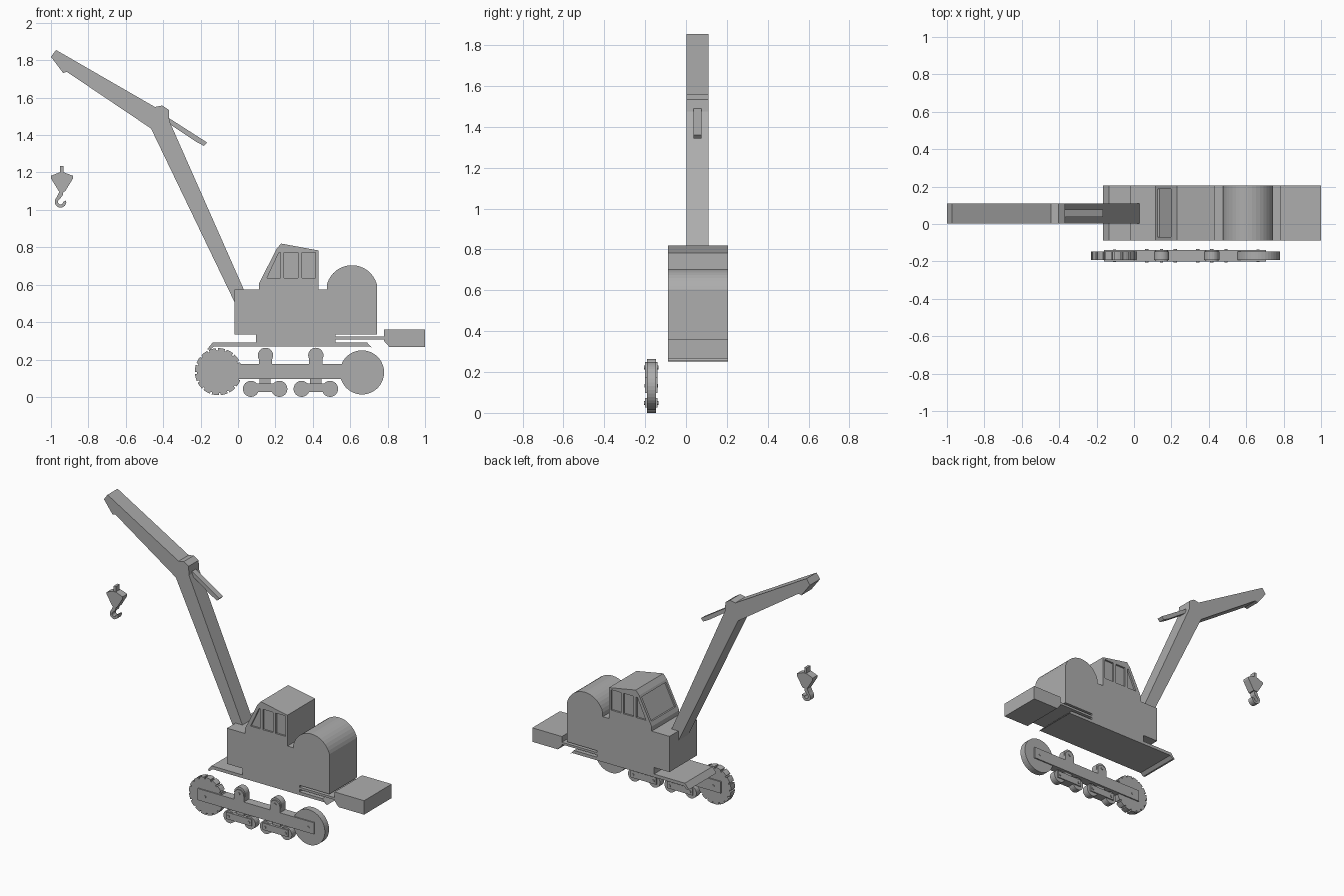
import bpy, bmesh, math

grey = bpy.data.materials.new("mid grey")
grey.diffuse_color = (0.42, 0.42, 0.42, 1)


def prism(name, pts, y0, y1):
    """Extrude an (x, z) outline from y0 to y1."""
    bm = bmesh.new()
    face = bm.faces.new([bm.verts.new((x, y0, z)) for x, z in pts])
    ext = bmesh.ops.extrude_face_region(bm, geom=[face])
    for v in ext["geom"]:
        if isinstance(v, bmesh.types.BMVert):
            v.co.y = y1
    bmesh.ops.recalc_face_normals(bm, faces=bm.faces)
    me = bpy.data.meshes.new(name)
    bm.to_mesh(me)
    bm.free()
    ob = bpy.data.objects.new(name, me)
    bpy.context.collection.objects.link(ob)
    me.materials.append(grey)
    return ob


def box(name, x0, x1, z0, z1, y0, y1):
    return prism(name, [(x0, z0), (x1, z0), (x1, z1), (x0, z1)], y0, y1)


def arc(cx, cz, r, a0, a1, n):
    return [(cx + r * math.cos(math.radians(a0 + (a1 - a0) * i / n)),
             cz + r * math.sin(math.radians(a0 + (a1 - a0) * i / n))) for i in range(n + 1)]


def disc(name, cx, cz, r, y0, y1, n=32):
    return prism(name, arc(cx, cz, r, 0, 360, n)[:-1], y0, y1)


BY0, BY1 = -0.088, 0.205      # body depth
MID = 0.057                   # boom centre line

# Body: deck, cab and engine drum in one outline
outline = [(-0.02, 0.335), (-0.02, 0.575), (0.112, 0.575), (0.112, 0.605), (0.205, 0.79),
           (0.23, 0.82), (0.43, 0.783), (0.43, 0.575), (0.476, 0.575), (0.476, 0.602)]
outline += arc(0.609, 0.566, 0.138, 164.5, 15.5, 16)
outline += [(0.742, 0.335), (0.52, 0.335), (0.52, 0.285), (0.095, 0.285), (0.095, 0.335)]
body = prism("body", outline, BY0, BY1)

# Recessed windows on both cab sides and in the sloping front
windows = [[(0.155, 0.636), (0.222, 0.773), (0.227, 0.636)],
           [(0.247, 0.636), (0.322, 0.636), (0.322, 0.773), (0.247, 0.773)],
           [(0.342, 0.636), (0.414, 0.636), (0.414, 0.773), (0.342, 0.773)]]
windows[0] = [(0.155, 0.636), (0.227, 0.636), (0.227, 0.773), (0.219, 0.773)]
cutters = []
for w in windows:
    cutters.append(prism("window_cutter", w, BY0 - 0.05, BY0 + 0.012))
    cutters.append(prism("window_cutter", w, BY1 - 0.012, BY1 + 0.05))
cutters.append(prism("windshield_cutter", [(0.08, 0.634), (0.1365, 0.63), (0.2075, 0.771),
                                           (0.15, 0.80)], BY0 + 0.018, BY1 - 0.018))
for c in cutters:
    c.hide_render = True
    m = body.modifiers.new("cut", "BOOLEAN")
    m.operation = "DIFFERENCE"
    m.solver = "EXACT"
    m.object = c
bpy.context.view_layer.objects.active = body
for m in list(body.modifiers):
    bpy.ops.object.modifier_apply(modifier=m.name)
for c in cutters:
    bpy.data.objects.remove(c)

# Base plate with bent lips
prism("base_plate", [(-0.165, 0.255), (-0.135, 0.291), (0.69, 0.291), (0.722, 0.255),
                     (0.705, 0.27), (-0.128, 0.27), (-0.15, 0.252)], BY0, BY1)

# Counterweight and its support bar
prism("counterweight", [(0.78, 0.36), (1.0, 0.36), (1.0, 0.266), (0.81, 0.266), (0.78, 0.3)], BY0, BY1)
box("counterweight_bar", 0.515, 0.785, 0.307, 0.322, BY0, BY1)

# Boom
prism("boom", [(-1.0, 1.818), (-0.973, 1.855), (-0.444, 1.55), (-0.405, 1.558), (-0.37, 1.535),
               (-0.367, 1.475), (0.032, 0.572), (-0.02, 0.51), (-0.465, 1.435),
               (-0.915, 1.738), (-0.935, 1.732)], 0.003, 0.11)
prism("boom_strut", [(-0.39, 1.502), (-0.365, 1.488), (-0.165, 1.36), (-0.182, 1.342),
                     (-0.225, 1.365), (-0.37, 1.462)], MID - 0.02, MID + 0.02)

# Hook block and hook
box("hook_stem", -0.951, -0.934, 1.19, 1.235, MID - 0.02, MID + 0.02)
prism("hook_block", [(-1.0, 1.182), (-0.955, 1.2), (-0.93, 1.2), (-0.882, 1.182), (-0.882, 1.168),
                     (-0.925, 1.098), (-0.957, 1.098), (-1.0, 1.168)], MID - 0.025, MID + 0.025)
hook = [(-0.932, 1.105), (-0.952, 1.105), (-0.968, 1.07)]
hook += arc(-0.949, 1.043, 0.031, 150, 375, 12)
hook += arc(-0.949, 1.043, 0.014, 0, -230, 10)
hook += [(-0.938, 1.075)]
prism("hook", hook, MID - 0.02, MID + 0.02)

# Track: toothed drive wheel, idler wheel and long frame
TY = -0.17
gear = []
for i in range(16):
    a = i * 22.5 + 6
    gear += arc(-0.105, 0.135, 0.126, a, a + 17.5, 2)
    gear += arc(-0.105, 0.135, 0.114, a + 18, a + 22, 1)
prism("drive_wheel", gear, TY - 0.022, TY + 0.022)
disc("idler_wheel", 0.663, 0.131, 0.118, TY - 0.022, TY + 0.022, 40)
box("track_frame", -0.16, 0.705, 0.097, 0.175, TY - 0.03, TY + 0.03)
for x in (-0.105, 0.663):
    disc("axle_bolt", x, 0.133, 0.008, TY - 0.034, TY + 0.034, 12)

# Upper rollers with brackets
for x in (0.147, 0.416):
    disc("upper_roller", x, 0.222, 0.041, TY - 0.022, TY + 0.022, 24)
    prism("roller_bracket", [(x - 0.036, 0.17), (x + 0.036, 0.17)] + arc(x, 0.212, 0.036, 0, 180, 8),
          TY - 0.03, TY + 0.03)
    disc("roller_bolt", x, 0.222, 0.009, TY - 0.035, TY + 0.035, 12)

# Lower bogies: two rollers on a short bar each
for x in (0.145, 0.416):
    box("bogie_bar", x - 0.095, x + 0.095, 0.027, 0.073, TY - 0.03, TY + 0.03)
    box("bogie_mount", x - 0.03, x + 0.03, 0.07, 0.1, TY - 0.015, TY + 0.015)
    for s in (-1, 1):
        disc("lower_roller", x + s * 0.076, 0.043, 0.043, TY - 0.022, TY + 0.022, 24)
        disc("roller_bolt", x + s * 0.076, 0.048, 0.009, TY - 0.035, TY + 0.035, 12)
